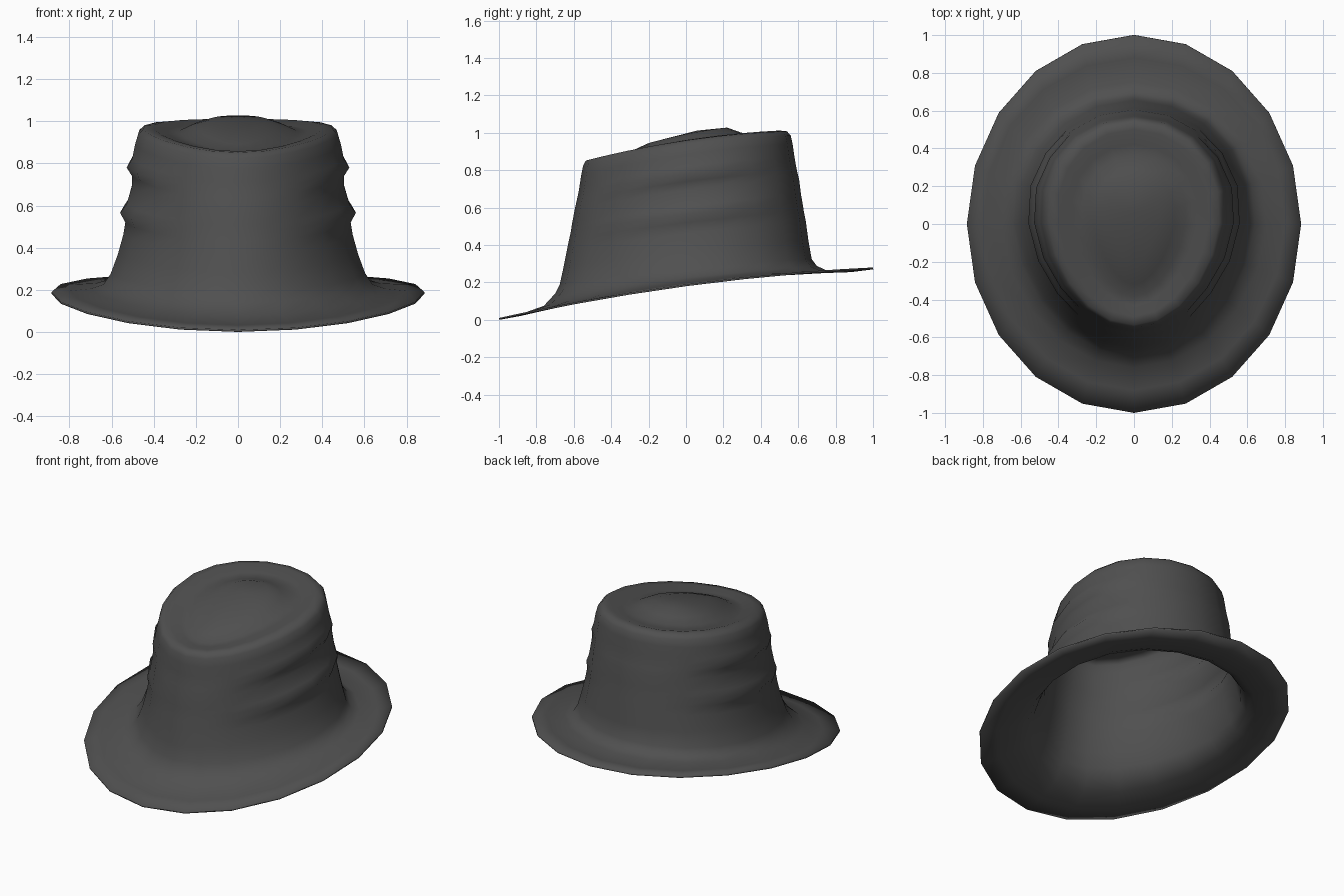
import bpy, bmesh, math

SEGS = 20

# Each ring: half width, front y, back y, front z, middle z, back z
BRIM = [
    (.885, -1.0, 1.0, .010, .190, .280),
    (.80, -.88, .88, .032, .195, .265),
    (.70, -.76, .75, .075, .205, .265),
    (.64, -.70, .70, .140, .225, .288),
    (.605, -.675, .672, .190, .275, .325),
]
CROWN = [
    (.57, -.655, .655, .280, .370, .420),
    (.545, -.635, .640, .380, .460, .530),
    (.535, -.625, .630, .430, .520, .580),
    (.53, -.615, .622, .475, .565, .630),
    (.525, -.610, .615, .510, .605, .670),
    (.52, -.595, .605, .590, .695, .750),
    (.515, -.585, .595, .635, .740, .790),
    (.505, -.575, .587, .680, .780, .830),
    (.50, -.570, .580, .710, .820, .870),
    (.49, -.560, .570, .775, .885, .940),
    (.475, -.550, .560, .825, .937, .985),
    (.45, -.535, .540, .852, .960, 1.008),
]
TOP = [
    (.40, -.490, .500, .858, .962, 1.012),
    (.33, -.430, .420, .850, .940, .985),
    (.27, -.385, .360, .855, .940, .985),
    (.21, -.320, .290, .890, .970, 1.003),
    (.13, -.200, .220, .945, .995, 1.028),
]
# Sideways push of the fabric folds, one per crown ring
FOLDS = [0, 0, 0, .030, .005, -.018, -.012, .024, .003, 0, 0, 0]


def fold_mask(a):
    # strongest at the sides, fading out toward the front and the back
    s = math.sin(a)
    edge = .62 if s > .1 else .85
    return max(0.0, 1 - (abs(s - .1) / edge) ** 2)


def add_ring(bm, ring, egg, fold=0):
    w, yf, yb, zf, zm, zb = ring
    verts = []
    for j in range(SEGS):
        a = 2 * math.pi * j / SEGS
        c, s = math.cos(a), math.sin(a)
        push = fold * fold_mask(a)
        x = w * c * (1 + egg * s) + push * c
        y = (yf + yb) / 2 + (yb - yf) / 2 * s + push * s
        z = zm + (zb - zf) / 2 * s + ((zb + zf) / 2 - zm) * s * s
        verts.append(bm.verts.new((x, y, z)))
    return verts


bm = bmesh.new()
rings = [add_ring(bm, r, .025 * i) for i, r in enumerate(BRIM)]
rings += [add_ring(bm, r, .12, f) for r, f in zip(CROWN, FOLDS)]
rings += [add_ring(bm, r, .14 + .04 * i) for i, r in enumerate(TOP)]

# Skin between rings, then close the raised teardrop on top
for lo, hi in zip(rings, rings[1:]):
    for j in range(SEGS):
        k = (j + 1) % SEGS
        bm.faces.new((lo[j], lo[k], hi[k], hi[j]))
tip = bm.verts.new((0, .06, 1.012))
for j in range(SEGS):
    bm.faces.new((rings[-1][j], rings[-1][(j + 1) % SEGS], tip))
for f in bm.faces:
    f.smooth = True

mesh = bpy.data.meshes.new("felt_hat")
bm.to_mesh(mesh)
bm.free()
hat = bpy.data.objects.new("felt_hat", mesh)
bpy.context.collection.objects.link(hat)

# Thin felt thickness
shell = hat.modifiers.new("felt_thickness", 'SOLIDIFY')
shell.thickness = .01
shell.offset = -1

felt = bpy.data.materials.new("dark_felt")
felt.diffuse_color = (.08, .08, .08, 1)
mesh.materials.append(felt)
